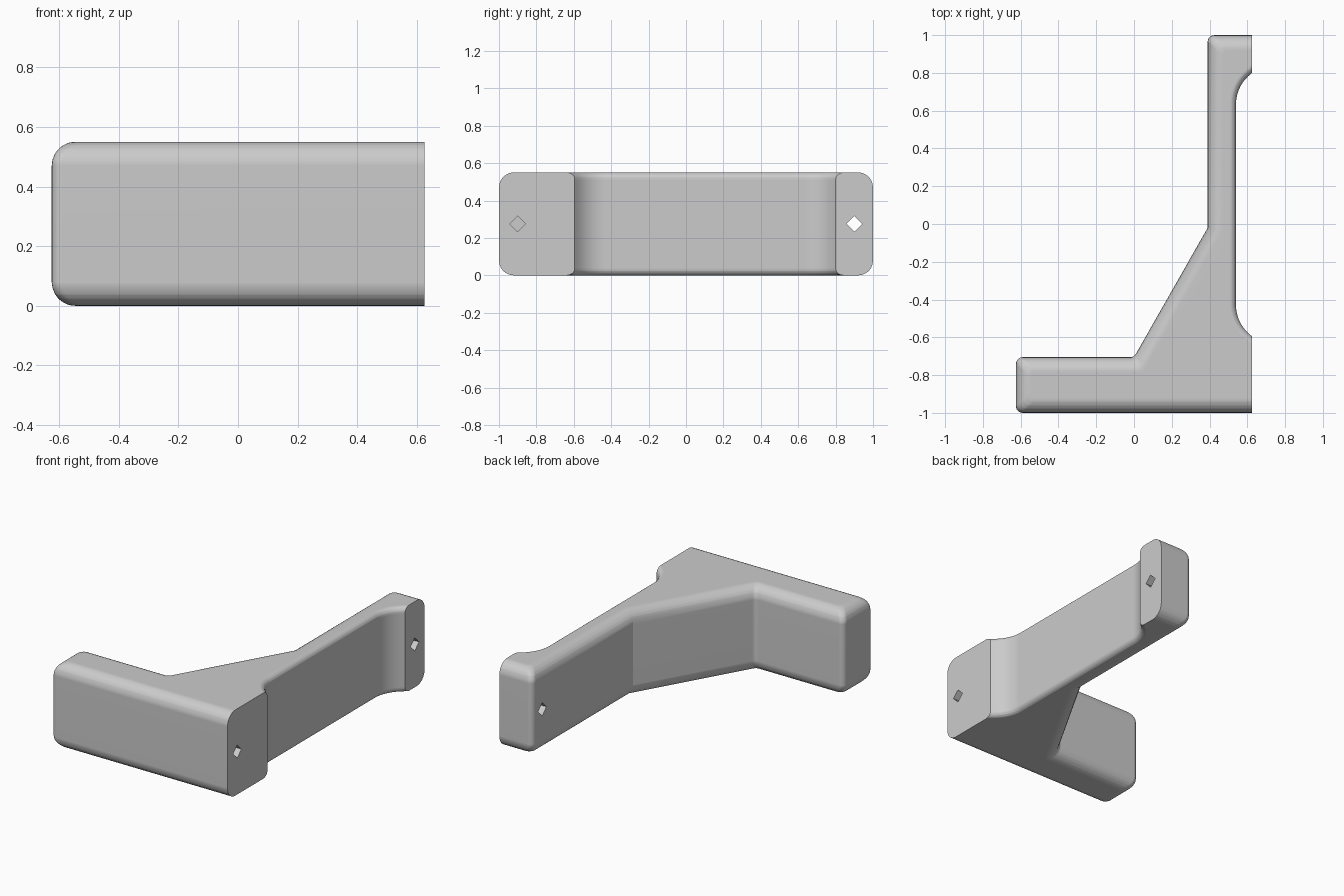
import bpy
import bmesh
import math
from mathutils import Vector
from mathutils.geometry import intersect_line_line_2d  # noqa: F401

cube = bpy.data.objects.get("Cube")
if cube:
    bpy.data.objects.remove(cube, do_unlink=True)

HEIGHT = 0.55
OUTER, INNER = 0.08, 0.035   # edge rounding on the outside and in the channel
CORNER = 0.035               # rounding of upright corners
X = 0.625

grey = bpy.data.materials.new("plain_grey")
grey.use_nodes = True
grey.diffuse_color = (0.6, 0.6, 0.6, 1)
grey.node_tree.nodes["Principled BSDF"].inputs["Base Color"].default_value = (0.6, 0.6, 0.6, 1)


def arc(cx, cy, r, start, end, n=8):
    angles = [math.radians(start + (end - start) * i / n) for i in range(n + 1)]
    return [(cx + r * math.cos(a), cy + r * math.sin(a)) for a in angles]


# Plan outline, anticlockwise: (point, rounding of the edge that follows, corner radius)
lower = arc(0.74, -0.43, 0.2, 235, 180)
upper = arc(0.74, 0.635, 0.2, 180, 125)
lower[0], upper[-1] = (X, -0.595), (X, 0.80)
outline = [((X, -1), 0, 0)]
outline += [(p, INNER, 0) for p in lower + upper[:-1]]
outline += [
    (upper[-1], 0, 0),
    ((X, 1), OUTER, 0),
    ((0.39, 1), OUTER, CORNER),
    ((0.39, -0.02), OUTER, 0),
    ((0, -0.705), OUTER, CORNER),
    ((-X, -0.705), OUTER, CORNER),
    ((-X, -1), OUTER, CORNER),
]


def inset(r, z):
    """Inward distance of an edge with rounding r at height z."""
    d = r - min(z, HEIGHT - z)
    return r - math.sqrt(max(r * r - d * d, 0)) if d > 0 else 0


def fillet(p, a, b, r, n=5):
    """Points rounding the corner p between neighbours a and b."""
    u, v = (a - p).normalized(), (b - p).normalized()
    half = u.angle(v) / 2
    start, end = p + u * r / math.tan(half), p + v * r / math.tan(half)
    centre = p + (u + v).normalized() * r / math.sin(half)
    s, e = start - centre, end - centre
    sweep = math.pi - 2 * half
    return [centre + (s * math.sin((1 - i / n) * sweep) + e * math.sin(i / n * sweep)) / math.sin(sweep)
            for i in range(n + 1)]


def ring(z):
    """Outline at height z: each side moved in, then corners rounded."""
    pts = [Vector(o[0]) for o in outline]
    count = len(pts)
    lines = []
    for i, p in enumerate(pts):
        d = (pts[(i + 1) % count] - p).normalized()
        lines.append((p + Vector((-d.y, d.x)) * inset(outline[i][1], z), d))
    moved = []
    for i in range(count):
        (p, d), (q, e) = lines[i - 1], lines[i]
        t = (q - p).cross(e) / d.cross(e) if abs(d.cross(e)) > 1e-6 else (q - p).dot(d)
        moved.append(p + d * t)
    result = []
    for i, p in enumerate(moved):
        r = outline[i][2]
        result += fillet(p, moved[i - 1], moved[(i + 1) % count], r) if r else [p]
    return result


# Bracket body lofted through the height levels
steps = [math.radians(15 * i) for i in range(7)]
low = {round(r * (1 - math.cos(a)), 4) for r in (OUTER, INNER) for a in steps}
levels = sorted(low | {round(HEIGHT - z, 4) for z in low})
bm = bmesh.new()
rings = [[bm.verts.new((p.x, p.y, z)) for p in ring(z)] for z in levels]
for a, b in zip(rings, rings[1:]):
    for i in range(len(a)):
        j = (i + 1) % len(a)
        bm.faces.new((a[i], a[j], b[j], b[i]))
bm.faces.new(rings[0][::-1])
bm.faces.new(rings[-1])
bmesh.ops.recalc_face_normals(bm, faces=bm.faces)
mesh = bpy.data.meshes.new("bracket")
bm.to_mesh(mesh)
bm.free()
bracket = bpy.data.objects.new("bracket", mesh)
bpy.context.collection.objects.link(bracket)
mesh.materials.append(grey)


# Diamond fixing holes: blind in the foot, through in the upright
def hole(name, y, x0, x1):
    bpy.ops.mesh.primitive_cylinder_add(vertices=4, radius=0.042, depth=x1 - x0,
                                        location=((x0 + x1) / 2, y, HEIGHT / 2),
                                        rotation=(0, math.pi / 2, 0))
    cutter = bpy.context.object
    cutter.name = name
    cutter.data.materials.append(grey)
    mod = bracket.modifiers.new(name, 'BOOLEAN')
    mod.operation, mod.solver, mod.object = 'DIFFERENCE', 'EXACT', cutter
    return cutter


cutters = [hole("foot_hole_cutter", -0.9, 0.33, 0.8), hole("upright_hole_cutter", 0.9, 0.2, 0.8)]

# Bake the holes, then drop the cutters
bpy.ops.object.select_all(action='DESELECT')
bracket.select_set(True)
bpy.context.view_layer.objects.active = bracket
for mod in list(bracket.modifiers):
    bpy.ops.object.modifier_apply(modifier=mod.name)
for cutter in cutters:
    bpy.data.objects.remove(cutter, do_unlink=True)
bpy.ops.object.shade_smooth_by_angle(angle=math.radians(29))
weighted = bracket.modifiers.new("flat_face_normals", 'WEIGHTED_NORMAL')
weighted.keep_sharp = True
